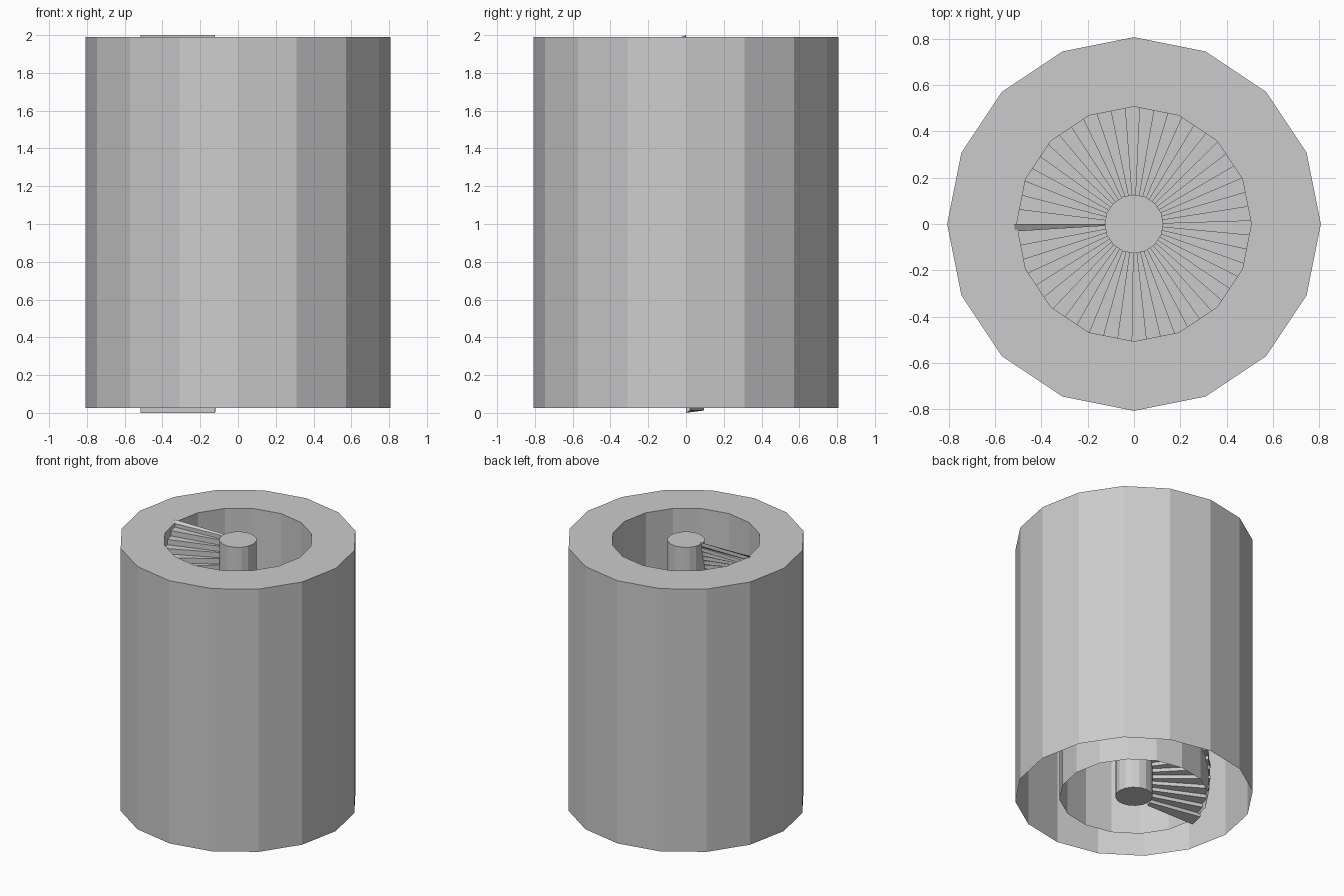
import bpy, bmesh, math

if "Cube" in bpy.data.objects:
    bpy.data.objects.remove(bpy.data.objects["Cube"])

Z0, Z1 = 0.027, 1.99
PITCH = 2 * math.pi / 50.5
STEPS = 51
RISE = 2.0 / STEPS


def make_object(name, bm):
    bmesh.ops.recalc_face_normals(bm, faces=bm.faces[:])
    mesh = bpy.data.meshes.new(name)
    bm.to_mesh(mesh)
    bm.free()
    obj = bpy.data.objects.new(name, mesh)
    bpy.context.collection.objects.link(obj)
    return obj


def ring(bm, r, z, n=16):
    return [bm.verts.new((r * math.cos(2 * math.pi * i / n),
                          r * math.sin(2 * math.pi * i / n), z)) for i in range(n)]


def bridge(bm, a, b):
    n = len(a)
    for i in range(n):
        j = (i + 1) % n
        bm.faces.new((a[i], a[j], b[j], b[i]))


# Hollow tower wall: outer skin, top rim and inner skin, open underneath
bm = bmesh.new()
rings = [ring(bm, r, z) for r, z in ((0.807, Z0), (0.807, Z1), (0.507, Z1), (0.507, Z0))]
for a, b in zip(rings, rings[1:]):
    bridge(bm, a, b)
make_object("tower_wall", bm)

# Central column, capped at both ends
bm = bmesh.new()
low, high = ring(bm, 0.127, Z0), ring(bm, 0.127, Z1)
bridge(bm, low, high)
bm.faces.new(low)
bm.faces.new(high)
make_object("central_column", bm)


# One wedge step; the tread profile is (angle, height) pairs
def add_step(bm, profile):
    inner, outer = [[bm.verts.new((r * math.cos(a), r * math.sin(a), z))
                     for a, z in profile] for r in (0.121, 0.517)]
    bridge(bm, inner, outer)
    bm.faces.new(inner)
    bm.faces.new(outer)


# Spiral stair: one full turn, each step tucked under the next one
bm = bmesh.new()
for k in range(STEPS):
    last = k == STEPS - 1
    start = math.pi - k * PITCH
    end = start - PITCH * (0.5 if last else 1.5)
    z = k * RISE
    top_front = z + RISE - (0.012 if last else 0)
    add_step(bm, [(start, z), (end, z + 0.013), (end, z + RISE), (start, top_front)])
make_object("spiral_steps", bm)
